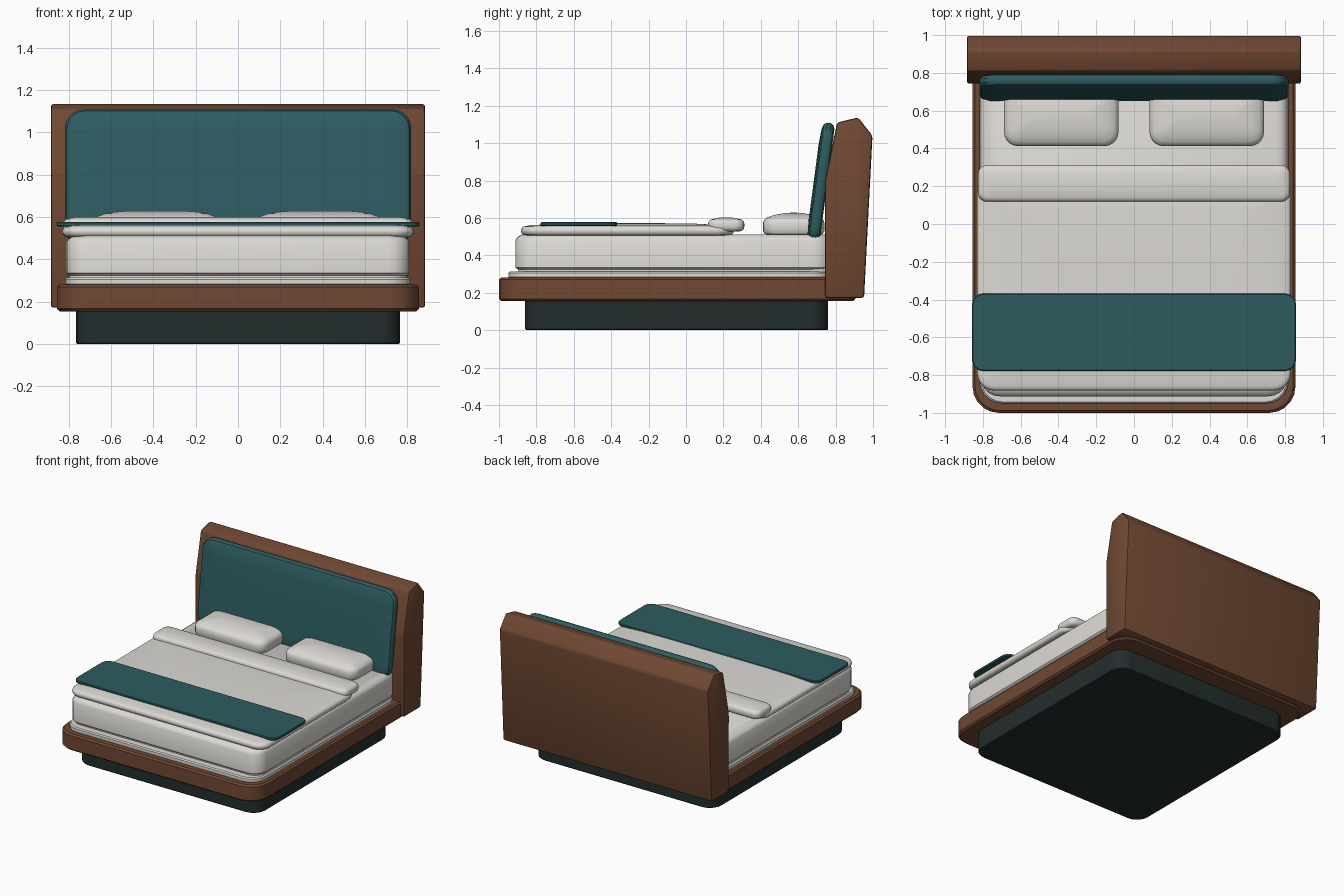
import bpy, bmesh, math
from mathutils import Matrix

if "Cube" in bpy.data.objects:
    bpy.data.objects.remove(bpy.data.objects["Cube"])


def material(name, rgb):
    m = bpy.data.materials.new(name)
    m.diffuse_color = (*rgb, 1)
    m.use_nodes = True
    m.node_tree.nodes["Principled BSDF"].inputs["Base Color"].default_value = m.diffuse_color
    return m


WOOD = material("walnut wood", (0.162, 0.065, 0.032))
TEAL = material("teal fabric", (0.026, 0.107, 0.119))
WHITE = material("off white linen", (0.72, 0.70, 0.66))
DARK = material("dark base", (0.017, 0.027, 0.027))


def finish(name, bm, mat, angle=35):
    bmesh.ops.recalc_face_normals(bm, faces=bm.faces)
    me = bpy.data.meshes.new(name)
    bm.to_mesh(me)
    bm.free()
    ob = bpy.data.objects.new(name, me)
    bpy.context.collection.objects.link(ob)
    me.materials.append(mat)
    bpy.ops.object.select_all(action='DESELECT')
    ob.select_set(True)
    bpy.context.view_layer.objects.active = ob
    bpy.ops.object.shade_smooth_by_angle(angle=math.radians(angle))
    return ob


def outline(x0, x1, y0, y1, r, seg):
    """Rounded rectangle, counter-clockwise."""
    pts = []
    corners = ((x1 - r, y1 - r), (x0 + r, y1 - r), (x0 + r, y0 + r), (x1 - r, y0 + r))
    for k, (cx, cy) in enumerate(corners):
        for i in range(seg + 1):
            a = math.pi / 2 * (k + i / seg)
            pts.append((cx + r * math.cos(a), cy + r * math.sin(a)))
    return pts


def slab(name, mat, x0, x1, y0, y1, r, rings, seg=5, matrix=None):
    """Loft rounded rectangles through (inset, height) rings, capped at both ends."""
    bm = bmesh.new()
    loops = []
    for d, z in rings:
        pts = outline(x0 + d, x1 - d, y0 + d, y1 - d, max(r - d * 0.6, 0.02), seg)
        loops.append([bm.verts.new((x, y, z)) for x, y in pts])
    n = len(loops[0])
    for a, b in zip(loops, loops[1:]):
        for i in range(n):
            j = (i + 1) % n
            bm.faces.new((a[i], a[j], b[j], b[i]))
    bm.faces.new(loops[0])
    bm.faces.new(loops[-1])
    if matrix:
        bm.transform(matrix)
    return finish(name, bm, mat)


def box_rings(z0, z1, b):
    """Straight sides with a small chamfer at top and bottom."""
    return [(b, z0), (0, z0 + b), (0, z1 - b), (b, z1)]


def soft_rings(z0, z1, b):
    """Rounded sides."""
    low = [(b * (1 - math.sin(t)), z0 + b * (1 - math.cos(t))) for t in (0, .52, 1.05, 1.57)]
    return low + [(d, z1 - (z - z0)) for d, z in reversed(low)]


# Base and timber platform
slab("plinth", DARK, -.765, .765, -.86, .76, .1, box_rings(0, .16, .006))
slab("platform_frame", WOOD, -.855, .855, -1, .905, .14, box_rings(.155, .282, .012))

# Headboard: side profile pulled across the width
profile = [(.743, .172), (.743, .80), (.808, 1.11), (.92, 1.137), (.997, 1.04), (.952, .172)]
bm = bmesh.new()
sides = [[bm.verts.new((x, y, z)) for y, z in profile] for x in (-.885, .885)]
for i in range(len(profile)):
    j = (i + 1) % len(profile)
    bm.faces.new((sides[0][i], sides[0][j], sides[1][j], sides[1][i]))
bm.faces.new(sides[0])
bm.faces.new(sides[1])
bmesh.ops.recalc_face_normals(bm, faces=bm.faces)
bmesh.ops.bevel(bm, geom=bm.edges[:], offset=.013, segments=2, profile=.5, affect='EDGES')
finish("headboard", bm, WOOD)

# Upholstered back panel, leaning on the headboard
lean = Matrix.Translation((0, .72, .785)) @ Matrix.Rotation(math.radians(82.5), 4, 'X')
slab("back_cushion", TEAL, -.818, .818, -.326, .326, .09,
     [(.03, -.035), (.01, -.028), (0, -.012), (0, .008), (.01, .024), (.035, .033), (.12, .038)],
     matrix=lean)

# Mattress layers
slab("mattress_deck", WHITE, -.818, .818, -.95, .78, .12, box_rings(.275, .314, .008))
slab("mattress_seam", WHITE, -.80, .80, -.895, .78, .09, [(0, .31), (0, .335)])
slab("mattress", WHITE, -.812, .812, -.912, .78, .1,
     [(.012, .325), (0, .335), (0, .478), (.01, .497), (.035, .512)])

# Bedding
slab("duvet", WHITE, -.83, .83, -.882, .255, .09,
     soft_rings(.507, .556, .022) + [(.05, .561), (.2, .569), (.4, .572)])
slab("folded_sheet", WHITE, -.826, .826, .118, .312, .05,
     soft_rings(.528, .594, .025) + [(.06, .601)])
slab("throw_blanket", TEAL, -.858, .858, -.778, -.368, .06, box_rings(.556, .577, .005))

# Pillows
for side, sx in (("left", -1), ("right", 1)):
    slab(side + "_pillow", WHITE, sx * .385 - .303, sx * .385 + .303, .412, .74, .075,
         [(.03, .508), (.008, .515), (0, .53), (0, .575), (.008, .592), (.025, .604),
          (.06, .616), (.11, .625), (.15, .628)])
